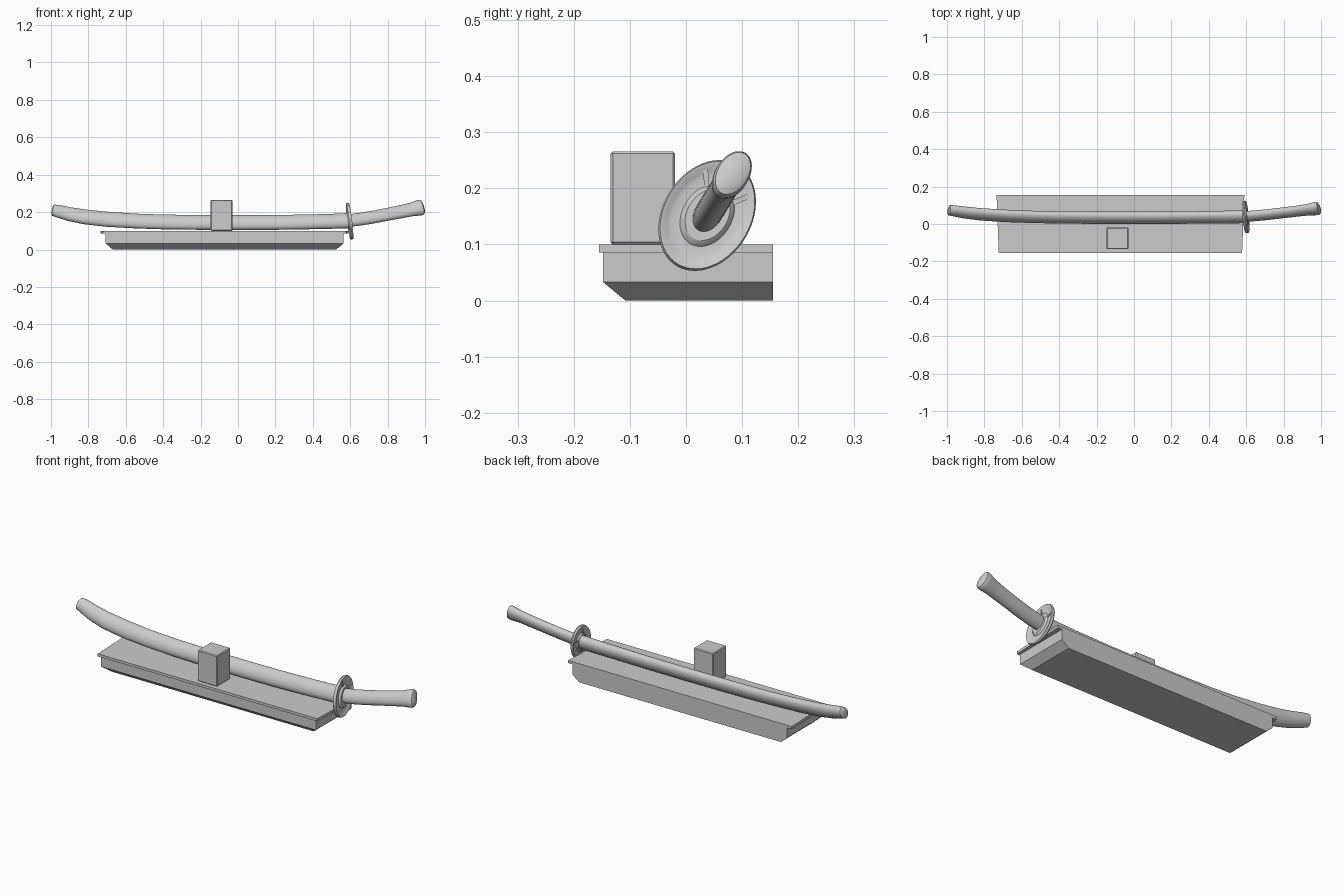
import bpy, bmesh, math
from mathutils import Vector, Matrix

if "Cube" in bpy.data.objects:
    bpy.data.objects.remove(bpy.data.objects["Cube"])

TILT = math.radians(31.5)
SWORD = Matrix.Translation((0, 0.033, 0.144)) @ Matrix.Rotation(-TILT, 4, 'X')


def finish(name, bm, smooth=None):
    bmesh.ops.recalc_face_normals(bm, faces=bm.faces)
    me = bpy.data.meshes.new(name)
    bm.to_mesh(me)
    bm.free()
    ob = bpy.data.objects.new(name, me)
    bpy.context.collection.objects.link(ob)
    if smooth:
        bpy.ops.object.select_all(action='DESELECT')
        ob.select_set(True)
        bpy.context.view_layer.objects.active = ob
        bpy.ops.object.shade_smooth_by_angle(angle=math.radians(smooth))
    return ob


def loft(name, rings, smooth=None):
    """Join rings of points and cap both ends."""
    bm = bmesh.new()
    loops = [[bm.verts.new(p) for p in ring] for ring in rings]
    n = len(loops[0])
    for a, b in zip(loops, loops[1:]):
        for i in range(n):
            j = (i + 1) % n
            bm.faces.new((a[i], a[j], b[j], b[i]))
    bm.faces.new(loops[0])
    bm.faces.new(loops[-1])
    return finish(name, bm, smooth)


def rect(x0, x1, y0, y1, z, inset=0):
    return [(x0 + inset, y0, z), (x1 - inset, y0, z), (x1, y1, z), (x0, y1, z)]


def oval(x, d, slope, a, b, n=40):
    """Oval ring square to the sword's curve; d is the rise along its tilt."""
    up = Vector((-slope, 0, 1)).normalized()
    return [SWORD @ (Vector((x, 0, d)) + up * (a * math.cos(t))
            + Vector((0, b * math.sin(t), 0)))
            for t in (2 * math.pi * i / n for i in range(n))]


def sweep(name, pts):
    rings = []
    for i, (x, d, a, b) in enumerate(pts):
        p, q = pts[max(i - 1, 0)], pts[min(i + 1, len(pts) - 1)]
        rings.append(oval(x, d, (q[1] - p[1]) / (q[0] - p[0]), a, b))
    return loft(name, rings, 40)


# Stand: chamfered body under a slightly tapered slab
loft("stand_body", [rect(-0.67, 0.525, -0.108, 0.155, 0),
                    rect(-0.708, 0.565, -0.148, 0.155, 0.033),
                    rect(-0.708, 0.565, -0.148, 0.155, 0.086)])
loft("stand_top", [rect(-0.735, 0.59, -0.155, 0.155, z, 0.012) for z in (0.086, 0.1)])

# Small bevelled block on the stand
bm = bmesh.new()
bmesh.ops.create_cube(bm, size=1, matrix=Matrix.Translation((-0.088, -0.077, 0.183))
                      @ Matrix.Diagonal((0.117, 0.115, 0.166, 1)))
bmesh.ops.bevel(bm, geom=bm.edges[:], offset=0.004, segments=1, affect='EDGES')
finish("block", bm)

# Scabbard
sweep("scabbard", [
    (-0.993, 0.079, 0.024, 0.018), (-0.988, 0.078, 0.032, 0.026),
    (-0.96, 0.071, 0.036, 0.027), (-0.9, 0.053, 0.040, 0.028),
    (-0.82, 0.036, 0.043, 0.028), (-0.7, 0.021, 0.044, 0.028),
    (-0.55, 0.010, 0.043, 0.028), (-0.4, 0.004, 0.043, 0.028),
    (-0.2, 0.001, 0.043, 0.028), (0.0, 0, 0.043, 0.028),
    (0.2, 0.001, 0.043, 0.028), (0.4, 0.005, 0.043, 0.029),
    (0.5, 0.008, 0.043, 0.030), (0.59, 0.012, 0.044, 0.031)])

# Handle with flared end cap
sweep("handle", [
    (0.59, 0.012, 0.036, 0.025), (0.65, 0.021, 0.037, 0.025),
    (0.72, 0.034, 0.037, 0.025), (0.8, 0.052, 0.037, 0.025),
    (0.87, 0.068, 0.038, 0.025), (0.93, 0.083, 0.040, 0.026),
    (0.962, 0.091, 0.045, 0.030), (0.978, 0.095, 0.046, 0.030),
    (0.987, 0.097, 0.042, 0.027), (0.992, 0.0985, 0.028, 0.018)])

# Guard: raised rim, sunken web and a collar round the handle
half = [(0.010, 0.30), (0.010, 0.46), (0.006, 0.52), (0.001, 0.56), (0.001, 0.74),
        (0.003, 0.82), (0.007, 0.91), (0.008, 0.97)]
profile = [(-s, r) for s, r in half] + [(0, 1.0)] + half[::-1]
loft("guard", [oval(0.597 + s, 0.009 + 0.12 * s, 0.12, 0.106 * r, 0.079 * r, 56)
               for s, r in profile], 30)

# Short ribs crossing the guard's web
for side in (-1, 1):
    bm = bmesh.new()
    t = side * math.radians(36)
    place = (SWORD @ Matrix.Translation((0.597 - 0.007, side * 0.035, 0.009 + 0.054))
             @ Matrix.Rotation(-t, 4, 'X') @ Matrix.Diagonal((0.011, 0.009, 0.034, 1)))
    bmesh.ops.create_cube(bm, size=1, matrix=place)
    finish("guard_rib_" + ("left" if side < 0 else "right"), bm)
